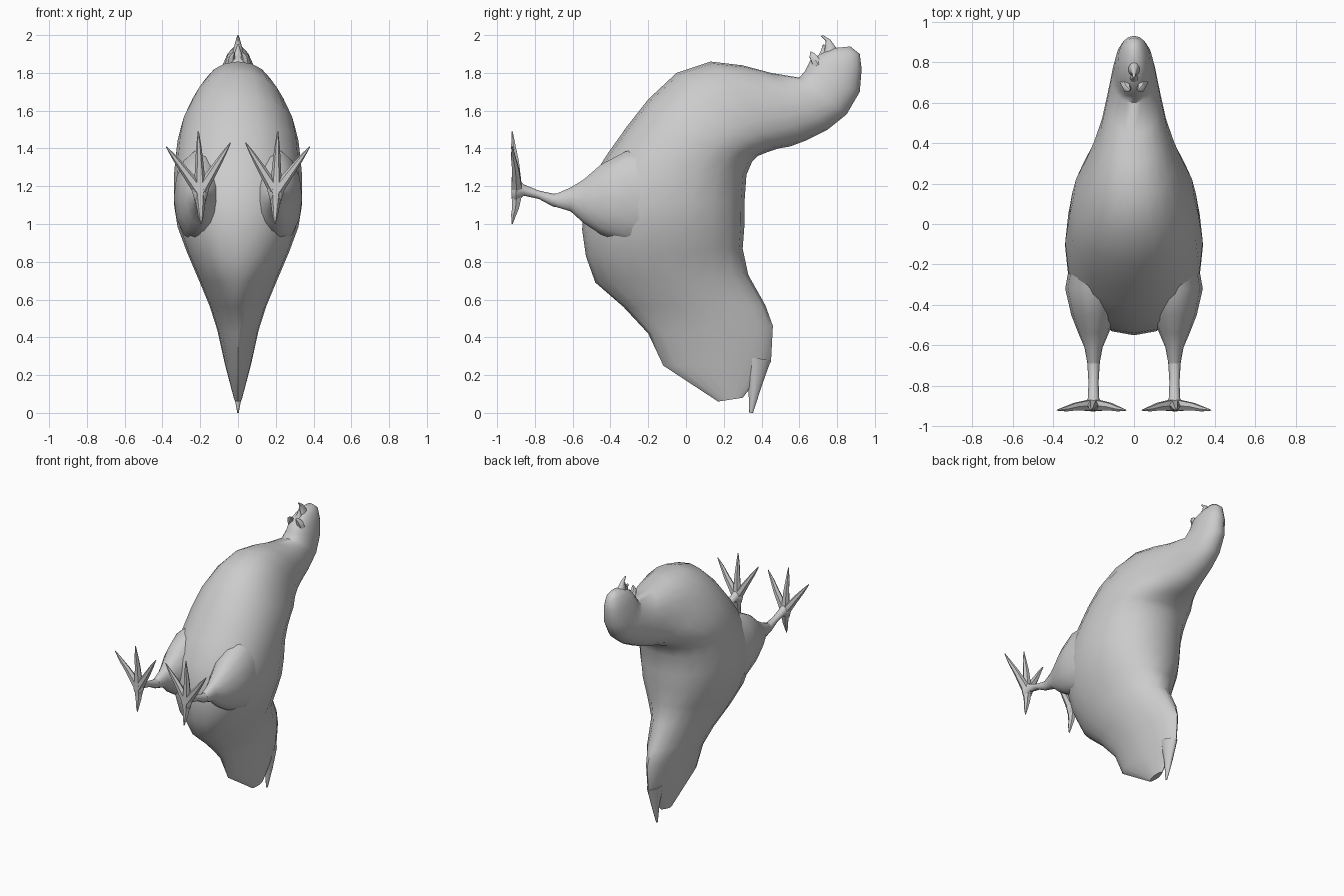
import bpy, bmesh
from math import cos, sin, pi, radians
from mathutils import Vector

cube = bpy.data.objects.get("Cube")
if cube:
    bpy.data.objects.remove(cube, do_unlink=True)

grey = bpy.data.materials.new("plain grey")
grey.use_nodes = True
colour = (0.6, 0.6, 0.6, 1)
grey.diffuse_color = colour
grey.node_tree.nodes["Principled BSDF"].inputs["Base Color"].default_value = colour


def loft(name, rings):
    """Join a row of equal rings into one closed, smooth skin."""
    bm = bmesh.new()
    loops = [[bm.verts.new(p) for p in ring] for ring in rings]
    count = len(loops[0])
    for low, high in zip(loops, loops[1:]):
        for i in range(count):
            j = (i + 1) % count
            bm.faces.new((low[i], low[j], high[j], high[i]))
    bm.faces.new(loops[0])
    bm.faces.new(loops[-1])
    bmesh.ops.recalc_face_normals(bm, faces=bm.faces)
    mesh = bpy.data.meshes.new(name)
    bm.to_mesh(mesh)
    bm.free()
    mesh.materials.append(grey)
    obj = bpy.data.objects.new(name, mesh)
    bpy.context.collection.objects.link(obj)
    bpy.ops.object.select_all(action="DESELECT")
    obj.select_set(True)
    bpy.context.view_layer.objects.active = obj
    bpy.ops.object.shade_smooth_by_angle(angle=radians(50))
    return obj


def bulge(value, power):
    return abs(value) ** power * (1 if value >= 0 else -1)


def oval(centre, side, up, count=16, power=1.0):
    """Oval ring; a power above one makes it more like a diamond."""
    return [centre + side * bulge(cos(2 * pi * i / count), power)
            + up * bulge(sin(2 * pi * i / count), power) for i in range(count)]


def slice_ring(belly_y, belly_z, back_y, back_z, width):
    """Cross-section between a belly point and a back point."""
    belly, back = Vector((0, belly_y, belly_z)), Vector((0, back_y, back_z))
    power = 1.25 if belly_z < 0.5 else 1.1 if belly_z < 0.75 else 0.92
    return oval((belly + back) / 2, Vector((width, 0, 0)), (back - belly) / 2, 20, power)


def limb(name, points, count=8):
    """Limb of oval rings facing y: x, y, z, half width, half height."""
    return loft(name, [oval(Vector((x, y, z)), Vector((w, 0, 0)), Vector((0, 0, h)), count)
                       for x, y, z, w, h in points])


def spike(name, path, sizes, flat=1.0):
    """Tapered spike along a path lying mostly across y."""
    path = [Vector(p) for p in path]
    rings = []
    for i, p in enumerate(path):
        along = (path[min(i + 1, len(path) - 1)] - path[max(i - 1, 0)]).normalized()
        side = along.cross(Vector((0, 1, 0))).normalized()
        up = side.cross(along)
        rings.append(oval(p, side * sizes[i], up * sizes[i] * flat, 6))
    return loft(name, rings)


# Body: tail, trunk, neck and head in one skin
tail = [(0.17, 0.06, 0.3, 0.08, 0.02), (-0.12, 0.25, 0.45, 0.27, 0.07),
        (-0.2, 0.42, 0.46, 0.46, 0.11), (-0.33, 0.56, 0.42, 0.57, 0.15)]
trunk = [(-0.48, 0.69, 0.33, 0.73, 0.21), (-0.53, 0.83, 0.3, 0.87, 0.27),
         (-0.55, 0.97, 0.31, 1, 0.32), (-0.54, 1.1, 0.31, 1.12, 0.34),
         (-0.5, 1.24, 0.32, 1.26, 0.34), (-0.41, 1.38, 0.35, 1.33, 0.33),
         (-0.31, 1.52, 0.38, 1.36, 0.32), (-0.2, 1.66, 0.43, 1.38, 0.3)]
neck = [(-0.05, 1.8, 0.49, 1.4, 0.25), (0.13, 1.86, 0.55, 1.41, 0.205),
        (0.3, 1.84, 0.63, 1.44, 0.165), (0.45, 1.8, 0.75, 1.5, 0.135),
        (0.6, 1.775, 0.85, 1.58, 0.11)]
head = [(0.63, 1.81, 0.92, 1.7, 0.095), (0.66, 1.87, 0.93, 1.82, 0.08),
        (0.72, 1.905, 0.92, 1.9, 0.055), (0.77, 1.93, 0.87, 1.94, 0.025)]
loft("body", [slice_ring(*s) for s in tail + trunk + neck + head])

# Longest tail feather, standing apart from the fan
loft("tail_feather", [slice_ring(*s) for s in (
    (0.335, 0, 0.355, 0, 0.004), (0.33, 0.15, 0.4, 0.14, 0.03), (0.28, 0.3, 0.45, 0.28, 0.05))])

# Hooked beak, lower jaw and wattles
loft("beak", [slice_ring(*s) for s in (
    (0.72, 1.87, 0.83, 1.9, 0.04), (0.735, 1.93, 0.79, 1.94, 0.022),
    (0.74, 1.97, 0.765, 1.975, 0.012), (0.715, 1.995, 0.725, 2, 0.004))])
loft("lower_jaw", [slice_ring(*s) for s in (
    (0.69, 1.87, 0.76, 1.88, 0.03), (0.715, 1.92, 0.735, 1.925, 0.012),
    (0.725, 1.95, 0.732, 1.95, 0.004))])

for label, s in (("left", 1), ("right", -1)):
    x = 0.2 * s
    spike(label + "_wattle", [(0.04 * s, 0.7, 1.84), (0.035 * s, 0.67, 1.89), (0.02 * s, 0.66, 1.91)],
          [0.03, 0.02, 0.005])
    # Feathered thigh running into a thin shank
    limb(label + "_thigh", [
        (x * 0.9, -0.15, 1.14, 0.13, 0.28), (x, -0.32, 1.14, 0.14, 0.25),
        (x, -0.45, 1.13, 0.11, 0.19), (x, -0.54, 1.12, 0.075, 0.12),
        (x, -0.61, 1.13, 0.045, 0.065), (x, -0.69, 1.125, 0.03, 0.035)], 14)
    limb(label + "_shank", [
        (x, -0.64, 1.125, 0.035, 0.04), (x, -0.7, 1.125, 0.03, 0.035),
        (x, -0.78, 1.155, 0.025, 0.022), (x, -0.86, 1.18, 0.028, 0.03),
        (x, -0.9, 1.18, 0.045, 0.07), (x, -0.92, 1.18, 0.03, 0.05)])
    # Three front toes and one hind toe, each ending in a claw
    for toe, tip_x, tip_z in (("outer", 0.38, 1.41), ("middle", 0.21, 1.49),
                              ("inner", 0.04, 1.43), ("hind", 0.195, 1.0)):
        start = Vector((x, -0.895, 1.17))
        tip = Vector((tip_x * s, -0.92, tip_z))
        middle = start.lerp(tip, 0.5) + Vector((0, 0.005, 0))
        spike(f"{label}_{toe}_toe", [start, middle, start.lerp(tip, 0.75), tip],
              [0.034, 0.021, 0.014, 0.003])
